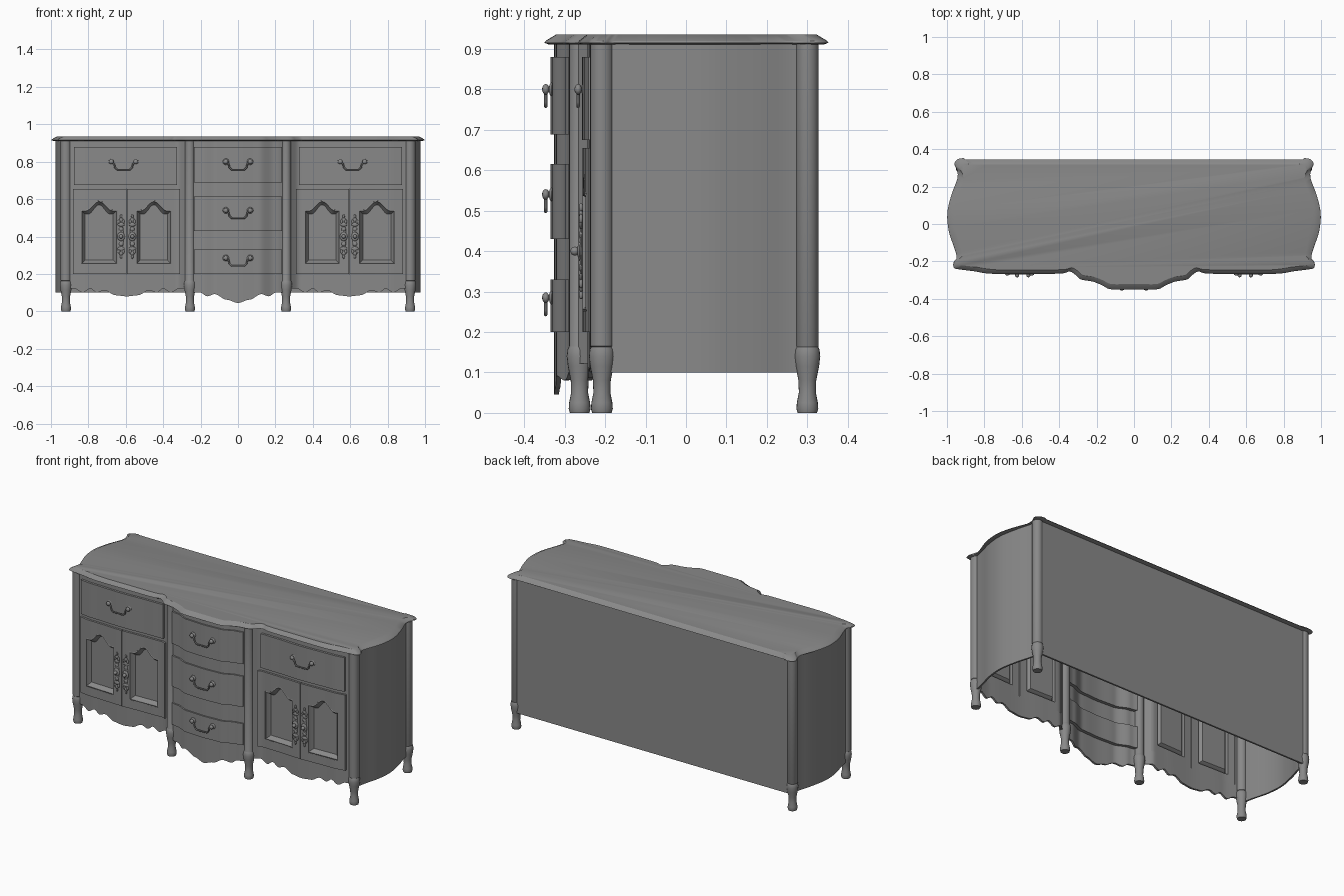
import bpy, bmesh, math
from mathutils import Vector

cube = bpy.data.objects.get("Cube")
if cube:
    bpy.data.objects.remove(cube)

GREY = (0.25, 0.25, 0.25, 1)
mat = bpy.data.materials.new("grey_finish")
mat.use_nodes = True
mat.diffuse_color = GREY
mat.node_tree.nodes["Principled BSDF"].inputs["Base Color"].default_value = GREY


def finish(name, bm, angle=35):
    bmesh.ops.recalc_face_normals(bm, faces=bm.faces)
    mesh = bpy.data.meshes.new(name)
    bm.to_mesh(mesh)
    bm.free()
    ob = bpy.data.objects.new(name, mesh)
    bpy.context.collection.objects.link(ob)
    mesh.materials.append(mat)
    bpy.ops.object.select_all(action='DESELECT')
    ob.select_set(True)
    bpy.context.view_layer.objects.active = ob
    bpy.ops.object.shade_smooth_by_angle(angle=math.radians(angle))
    return ob


def ease(points, x):
    """Smooth interpolation through (x, value) points."""
    if x <= points[0][0]:
        return points[0][1]
    for (a, va), (b, vb) in zip(points, points[1:]):
        if x <= b:
            t = (x - a) / (b - a)
            return va + (vb - va) * (3 * t * t - 2 * t ** 3)
    return points[-1][1]


def spline(pts, n=5, closed=False):
    """Catmull-Rom curve through plan points."""
    p = [Vector(q) for q in pts]
    m = len(p)
    get = (lambda i: p[i % m]) if closed else (lambda i: p[max(0, min(m - 1, i))])
    out = []
    for i in range(m if closed else m - 1):
        a, b, c, d = (get(i + k) for k in (-1, 0, 1, 2))
        for j in range(n):
            t = j / n
            out.append(0.5 * (2 * b + (c - a) * t + (2 * a - 5 * b + 4 * c - d) * t * t
                              + (3 * b - a - 3 * c + d) * t ** 3))
    return out if closed else out + [p[-1]]


# Plan of the serpentine front, and the scalloped lower edges
FRONT = [(0, -.326), (.11, -.321), (.2, -.290), (.26, -.276), (.33, -.236),
         (.42, -.238), (.6, -.244), (.8, -.238), (.92, -.224)]
CENTRE_EDGE = [(0, .045), (.06, .062), (.125, .092), (.165, .08), (.2, .1), (.28, .1)]
BAY_EDGE = [(0, .08), (.06, .086), (.12, .113), (.16, .1), (.195, .122),
            (.235, .1), (.28, .122), (.33, .122)]


def front_y(x):
    return ease(FRONT, abs(x))


def wall(name, path, bottom, top, depth):
    """Thick sheet along a plan path; bottom and top are functions of x."""
    bm = bmesh.new()
    cols = []
    for x, y in path:
        lo, hi = bottom(x), top(x)
        cols.append([bm.verts.new(v) for v in (
            (x, y, lo), (x, y, hi),
            (x + depth[0], y + depth[1], hi), (x + depth[0], y + depth[1], lo))])
    for a, b in zip(cols, cols[1:]):
        for i in range(4):
            j = (i + 1) % 4
            bm.faces.new((a[i], a[j], b[j], b[i]))
    bm.faces.new(cols[0])
    bm.faces.new(cols[-1])
    return finish(name, bm)


def front_panel(name, x0, x1, bottom, top, proud=0.0, thick=.012):
    n = max(2, int(abs(x1 - x0) / .01))
    path = [(x, front_y(x) - proud) for x in (x0 + (x1 - x0) * i / n for i in range(n + 1))]
    as_fn = lambda v: v if callable(v) else (lambda x: v)
    return wall(name, path, as_fn(bottom), as_fn(top), (0, thick))


def lathe(name, profile, x, y, seg=20):
    bm = bmesh.new()
    rings = [[bm.verts.new((x + r * math.cos(k * math.tau / seg),
                            y + r * math.sin(k * math.tau / seg), z)) for k in range(seg)]
             for r, z in profile]
    for a, b in zip(rings, rings[1:]):
        for k in range(seg):
            j = (k + 1) % seg
            bm.faces.new((a[k], a[j], b[j], b[k]))
    bm.faces.new(rings[0])
    bm.faces.new(rings[-1])
    return finish(name, bm)


def balls(name, items):
    """Group of scaled spheres: (centre, radii)."""
    bm = bmesh.new()
    for c, r in items:
        made = bmesh.ops.create_uvsphere(bm, u_segments=12, v_segments=8, radius=1)["verts"]
        for v in made:
            v.co = Vector(c) + Vector(a * b for a, b in zip(v.co, r))
    return finish(name, bm, 60)


# Table top with rounded ear corners and a sloping rim
half = [(0, .345), (.5, .345), (.88, .345), (.91, .352), (.945, .345), (.96, .32),
        (.945, .285), (.945, .24), (.975, .16), (.998, .06), (.99, -.04), (.96, -.13),
        (.948, -.18), (.965, -.205), (.962, -.235), (.93, -.243), (.86, -.252), (.76, -.266),
        (.55, -.266), (.39, -.265), (.345, -.254), (.315, -.27), (.285, -.296), (.22, -.308),
        (.17, -.328), (.13, -.348), (.06, -.35), (0, -.35)]
plan = spline(half + [(-x, y) for x, y in half[-2:0:-1]], 4, True)
bm = bmesh.new()
rings = [[bm.verts.new((p.x * sx, p.y * sy, z)) for p in plan]
         for sx, sy, z in ((.985, .97, .911), (1, 1, .915), (.997, .99, .92), (.968, .92, .935))]
for a, b in zip(rings, rings[1:]):
    for k in range(len(plan)):
        j = (k + 1) % len(plan)
        bm.faces.new((a[k], a[j], b[j], b[k]))
bm.faces.new(rings[0])
bm.faces.new(rings[-1])
finish("table_top", bm, 30)

# Back, bowed sides, and centre front
wall("back_panel", [(-.92, .32), (.92, .32)], lambda x: .1, lambda x: .912, (0, -.01))
front_panel("centre_front", -.28, .28, lambda x: ease(CENTRE_EDGE, abs(x)), .912)

LEG = [(.024, 0), (.027, .01), (.026, .025), (.021, .05), (.022, .08), (.029, .115),
       (.032, .14), (.030, .157), (.027, .163)]
SIDE = [(.925, .305), (.932, .25), (.955, .17), (.975, .06), (.968, -.04), (.945, -.13), (.93, -.2)]


def pull(x, z):
    """Drop handle hung between two knobs."""
    y = min(front_y(x - .065), front_y(x + .065)) - .012
    curve = bpy.data.curves.new("drawer_pull", 'CURVE')
    curve.dimensions = '3D'
    curve.bevel_depth = .0045
    curve.bevel_resolution = 2
    shape = [(-.065, 0), (-.05, -.012), (-.046, -.03), (-.034, -.042)]
    shape += [(-a, b) for a, b in shape[::-1]]
    s = curve.splines.new('POLY')
    s.points.add(len(shape) - 1)
    for p, (a, b) in zip(s.points, shape):
        p.co = (x + a, y - .012, z + b, 1)
    ob = bpy.data.objects.new("drawer_pull", curve)
    bpy.context.collection.objects.link(ob)
    curve.materials.append(mat)
    bpy.ops.object.select_all(action='DESELECT')
    ob.select_set(True)
    bpy.context.view_layer.objects.active = ob
    bpy.ops.object.convert(target='MESH')
    balls("pull_knobs", [b for k in (-.065, .065) for b in (
        ((x + k, y - .012, z), (.013, .009, .013)),
        ((x + k, front_y(x + k) - .01, z), (.017, .006, .017)))])


def door(s, x0, x1, o0, o1):
    """Door with an arched opening and a sunken panel."""
    mid, hw = (o0 + o1) / 2, (o1 - o0) / 2

    def arch(x):
        t = min(1, abs(abs(x) - mid) / hw / .78)
        return .542 + .05 * (.5 + .5 * math.cos(math.pi * t))

    for name, a, b, lo, hi in (("door_stile", x0, o0, .2, .655), ("door_stile", o1, x1, .2, .655),
                               ("door_bottom_rail", o0, o1, .2, .252),
                               ("door_top_rail", o0, o1, arch, .655)):
        front_panel(name, s * a, s * b, lo, hi, .012, .02)
    xs = [o0 + (o1 - o0) * i / 20 for i in range(21)]
    outline = [(o0, .252), (o1, .252)] + [(x, arch(x)) for x in xs[::-1]]
    bm = bmesh.new()
    loops = []
    for shrink, inset in ((0, -.011), (.005, -.013), (.008, -.006), (.022, .012)):
        loop = []
        for x, z in outline:
            xx = mid + (x - mid) * (1 - shrink / hw)
            zz = z + shrink if z < .3 else z - shrink
            loop.append(bm.verts.new((s * xx, front_y(xx) + inset, zz)))
        loops.append(loop)
    for a, b in zip(loops, loops[1:]):
        for k in range(len(a)):
            j = (k + 1) % len(a)
            bm.faces.new((a[k], a[j], b[j], b[k]))
    bm.faces.new(loops[-1])
    finish("sunken_door_panel", bm, 25)


def escutcheon(x):
    """Ornate plate with a small knob."""
    y = front_y(x) - .013
    items = [((x, y - .002, .4), (.013, .004, .07)), ((x, y - .018, .4), (.011, .011, .011)),
             ((x, y - .006, .4), (.02, .006, .024))]
    for d in (-1, 1):
        items += [((x, y - .003, .4 + d * h), (w, .005, .011))
                  for h, w in ((.04, .012), (.065, .019), (.09, .011), (.108, .006))]
        items += [((x + d * .011, y - .003, .4 + h), (.007, .005, .012)) for h in (-.08, .08)]
    balls("door_escutcheon", items)


for s in (-1, 1):
    bay_edge = lambda x: ease(BAY_EDGE, abs(abs(x) - .595))
    wall("side_panel", [(s * p.x, p.y) for p in spline(SIDE)],
         lambda x: .1, lambda x: .912, (-s * .01, 0))
    # Bay frame around the doors
    front_panel("bay_upper_rail", s * .27, s * .92, .655, .912)
    front_panel("bay_apron", s * .27, s * .92, bay_edge, .2)
    front_panel("bay_inner_stile", s * .27, s * .312, .2, .655)
    front_panel("bay_outer_stile", s * .88, s * .92, .2, .655)
    front_panel("bay_drawer", s * .325, s * .877, .675, .88, .013, .035)
    pull(s * .612, .8)
    door(s, .31, .593, .355, .545)
    door(s, .597, .882, .645, .84)
    for x in (.565, .625):
        escutcheon(s * x)
    # Turned legs running up into corner posts
    for name, x, y, r in (("front_leg_post", .92, -.208, .029), ("back_leg_post", .92, .3, .028),
                          ("centre_leg_post", .257, -.263, .026)):
        lathe(name, LEG + [(r, .165), (r, .912)], s * x, y)

# Centre drawers
for z0, z1, zp in ((.2, .33, .285), (.43, .615, .54), (.688, .88, .8)):
    front_panel("centre_drawer", -.235, .235, z0, z1, .009, .04)
    pull(0, zp)
